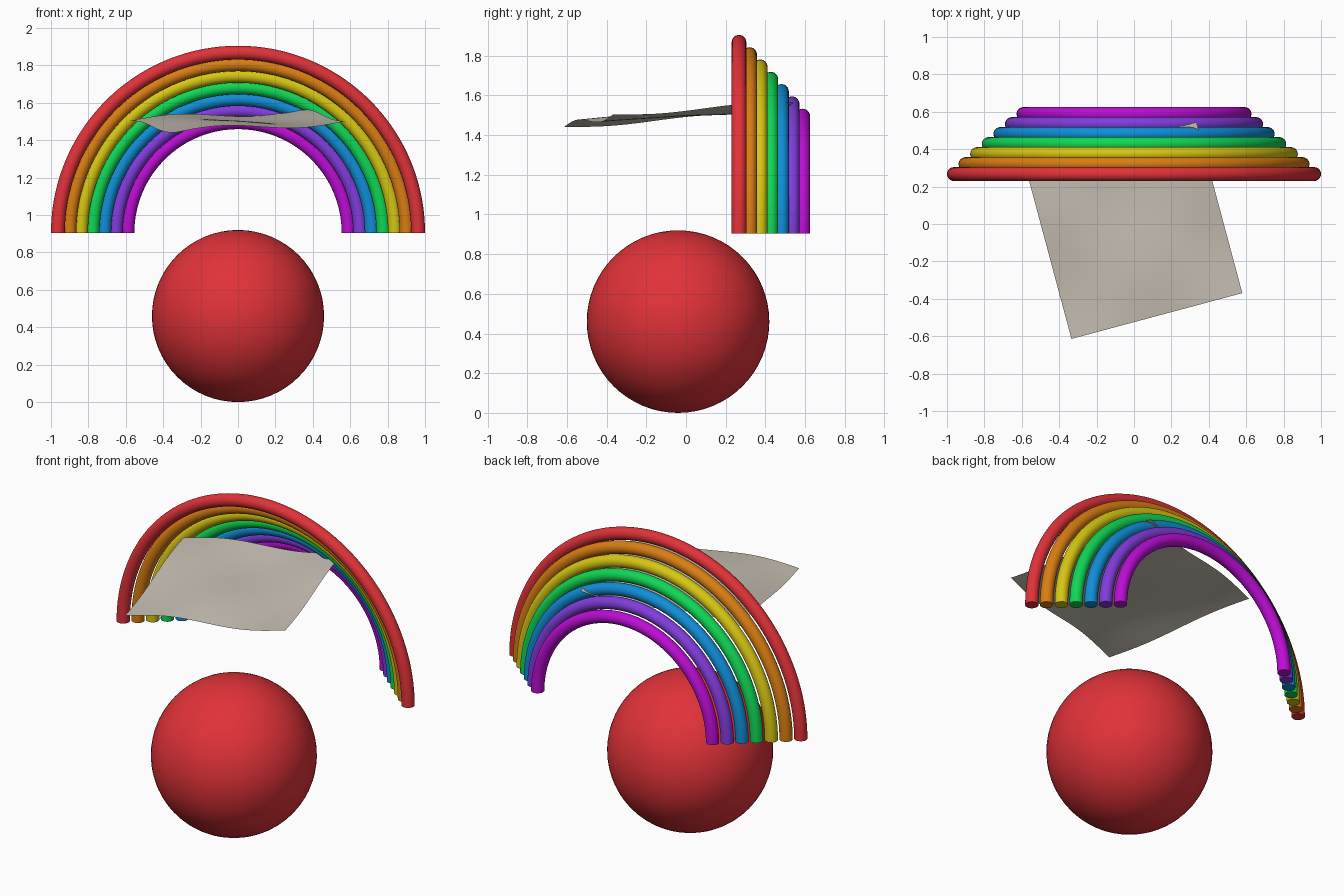
import bpy, bmesh
from math import pi, sin, cos, radians
from mathutils import Matrix

cube = bpy.data.objects.get("Cube")
if cube:
    bpy.data.objects.remove(cube, do_unlink=True)


def make_material(name, rgb):
    mat = bpy.data.materials.new(name)
    mat.use_nodes = True
    mat.diffuse_color = (*rgb, 1)
    mat.node_tree.nodes["Principled BSDF"].inputs["Base Color"].default_value = (*rgb, 1)
    return mat


def make_object(name, bm, mat):
    mesh = bpy.data.meshes.new(name)
    bm.to_mesh(mesh)
    bm.free()
    mesh.materials.append(mat)
    obj = bpy.data.objects.new(name, mesh)
    bpy.context.collection.objects.link(obj)
    bpy.ops.object.select_all(action='DESELECT')
    obj.select_set(True)
    bpy.context.view_layer.objects.active = obj
    bpy.ops.object.shade_smooth_by_angle(angle=radians(40))
    return obj


BASE_Z = 0.905
TUBE = 0.037


def arch(name, radius, y, mat):
    """Half ring: a disc swept through a half turn, with flat closed ends."""
    bm = bmesh.new()
    place = Matrix.Translation((radius, y, BASE_Z))
    ring = bmesh.ops.create_circle(bm, cap_ends=False, segments=24, radius=TUBE, matrix=place)
    edges = list({e for v in ring["verts"] for e in v.link_edges})
    bmesh.ops.spin(bm, geom=ring["verts"] + edges, cent=(0, 0, BASE_Z),
                   axis=(0, -1, 0), angle=pi, steps=72, use_duplicate=False)
    bmesh.ops.holes_fill(bm, edges=[e for e in bm.edges if e.is_boundary], sides=0)
    bmesh.ops.recalc_face_normals(bm, faces=bm.faces)
    return make_object(name, bm, mat)


# Rainbow arches, stepping inward and backward
colours = {
    "red": (0.75, 0.032, 0.04),
    "orange": (0.70, 0.21, 0.006),
    "yellow": (0.68, 0.57, 0.006),
    "green": (0.005, 0.68, 0.09),
    "blue": (0.005, 0.27, 0.68),
    "indigo": (0.22, 0.045, 0.72),
    "violet": (0.50, 0.004, 0.66),
}
materials = {n: make_material(n, c) for n, c in colours.items()}
for i, (name, mat) in enumerate(materials.items()):
    arch(name + "_arch", 0.963 - 0.062 * i, 0.267 + 0.0535 * i, mat)

# Ball
bm = bmesh.new()
bmesh.ops.create_uvsphere(bm, u_segments=64, v_segments=32, radius=0.46,
                          matrix=Matrix.Translation((0, -0.04, 0.46)))
make_object("ball", bm, materials["red"])

# Rippled cloth sheet, turned a little and rising toward its back corner
HALF = 0.473
bm = bmesh.new()
bmesh.ops.create_grid(bm, x_segments=40, y_segments=40, size=1)
for v in bm.verts:
    a, b = v.co.x, v.co.y
    ripple = -0.02 * sin(pi * a) - 0.01 * cos(pi * a) * sin(pi * b)
    v.co = (a * HALF, b * HALF, 1.503 + 0.031 * (a + b) + ripple)
bmesh.ops.transform(bm, verts=bm.verts,
                    matrix=Matrix.Translation((0, -0.035, 0)) @ Matrix.Rotation(radians(15), 4, 'Z'))
make_object("cloth_sheet", bm, make_material("warm grey", (0.58, 0.53, 0.46)))
